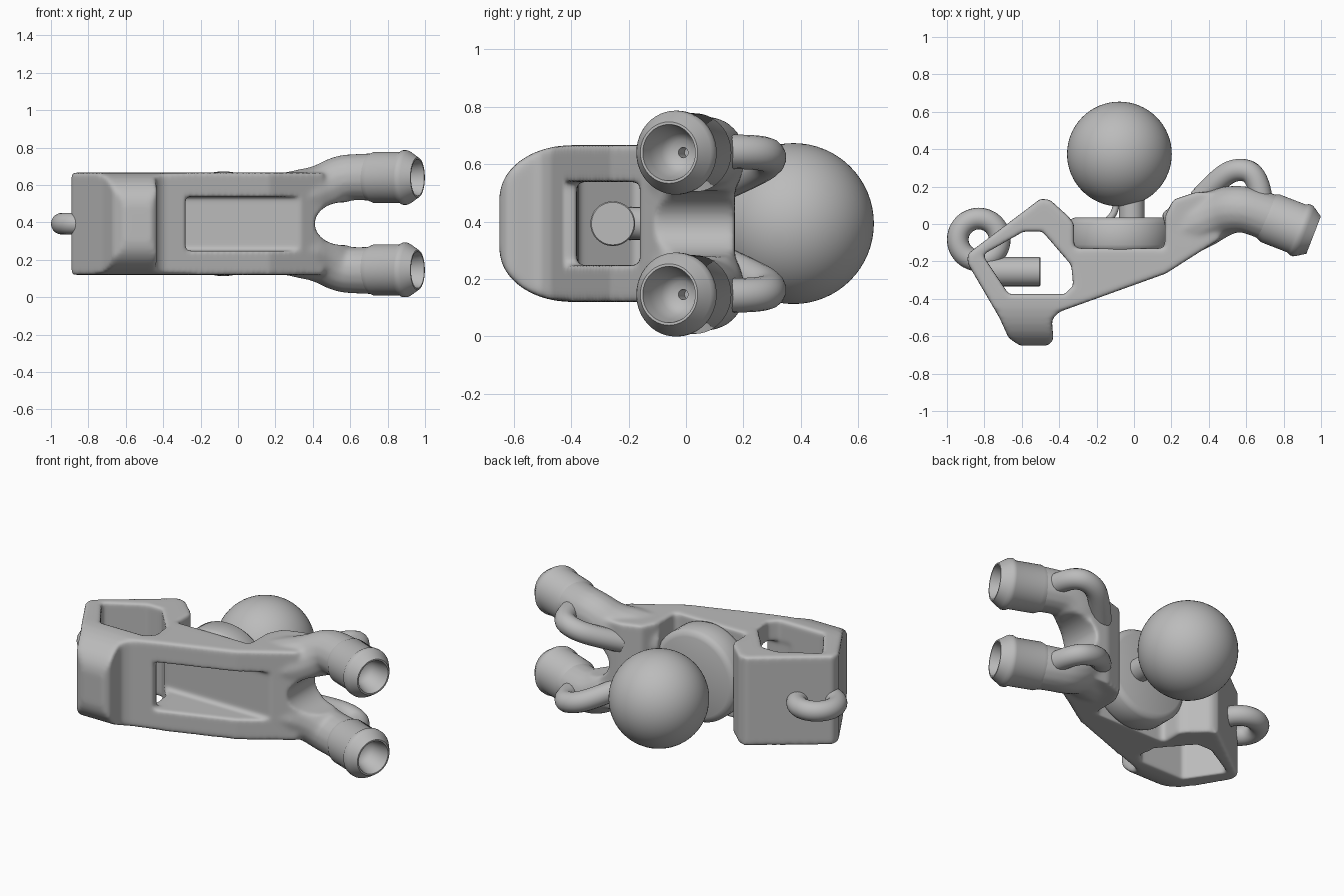
import bpy, bmesh, math
from mathutils import Matrix, Vector

if "Cube" in bpy.data.objects:
    bpy.data.objects.remove(bpy.data.objects["Cube"], do_unlink=True)

ZC = 0.393  # mid height, plane of symmetry

grey = bpy.data.materials.new("plain_grey")
grey.use_nodes = True
grey.diffuse_color = (0.5, 0.5, 0.5, 1)
grey.node_tree.nodes["Principled BSDF"].inputs["Base Color"].default_value = (0.5, 0.5, 0.5, 1)


def activate(ob):
    bpy.ops.object.select_all(action='DESELECT')
    ob.select_set(True)
    bpy.context.view_layer.objects.active = ob


def finish(ob, angle=35):
    ob.data.materials.clear()
    ob.data.materials.append(grey)
    activate(ob)
    bpy.ops.object.shade_smooth_by_angle(angle=math.radians(angle))
    return ob


def from_bmesh(name, bm):
    bmesh.ops.recalc_face_normals(bm, faces=bm.faces[:])
    me = bpy.data.meshes.new(name)
    bm.to_mesh(me)
    bm.free()
    ob = bpy.data.objects.new(name, me)
    bpy.context.collection.objects.link(ob)
    return ob


def prism(name, pts, lo, hi, place):
    """Extrude a flat outline; place(a, b, h) gives the point in space."""
    bm = bmesh.new()
    face = bm.faces.new([bm.verts.new(place(a, b, lo)) for a, b in pts])
    ext = bmesh.ops.extrude_face_region(bm, geom=[face])
    move = Vector(place(0, 0, hi)) - Vector(place(0, 0, lo))
    bmesh.ops.translate(bm, vec=move, verts=[v for v in ext["geom"] if isinstance(v, bmesh.types.BMVert)])
    return from_bmesh(name, bm)


def along_z(a, b, h):
    return (a, b, h)


def along_x(a, b, h):
    return (h, a, b)


def along_y(a, b, h):
    return (a, h, b)


def lathe(name, profile, origin, axis, steps=48):
    """Turn (radius, distance) points around an axis."""
    bm = bmesh.new()
    vs = [bm.verts.new((r, 0, t)) for r, t in profile]
    es = [bm.edges.new(p) for p in zip(vs, vs[1:])]
    bmesh.ops.spin(bm, geom=vs + es, cent=(0, 0, 0), axis=(0, 0, 1), angle=2 * math.pi, steps=steps)
    bmesh.ops.remove_doubles(bm, verts=bm.verts[:], dist=0.0005)
    turn = Vector(axis).to_track_quat('Z', 'Y').to_matrix().to_4x4()
    bm.transform(Matrix.Translation(origin) @ turn)
    return from_bmesh(name, bm)


def tube(name, pts, bevel=1.0):
    """Smooth tube through (x, y, z, radius) points."""
    cu = bpy.data.curves.new(name, 'CURVE')
    cu.dimensions = '3D'
    cu.bevel_depth = bevel
    cu.bevel_resolution = 6
    cu.use_fill_caps = True
    sp = cu.splines.new('NURBS')
    sp.points.add(len(pts) - 1)
    for p, (x, y, z, r) in zip(sp.points, pts):
        p.co = (x, y, z, 1)
        p.radius = r
    sp.order_u = 3
    sp.use_endpoint_u = True
    sp.resolution_u = 8
    ob = bpy.data.objects.new(name, cu)
    bpy.context.collection.objects.link(ob)
    activate(ob)
    bpy.ops.object.convert(target='MESH')
    return bpy.context.view_layer.objects.active


def apply_mod(ob, kind, **settings):
    activate(ob)
    mod = ob.modifiers.new(kind, kind)
    for key, val in settings.items():
        setattr(mod, key, val)
    bpy.ops.object.modifier_apply(modifier=mod.name)


def boolean(ob, cutter, operation):
    cutter.hide_render = True
    apply_mod(ob, 'BOOLEAN', object=cutter, operation=operation, solver='EXACT')
    bpy.data.objects.remove(cutter, do_unlink=True)


def box(a0, a1, b0, b1):
    return [(a0, b0), (a1, b0), (a1, b1), (a0, b1)]


# Frame plate: grip, cradle and root of the fork in one outline
outline = [(-0.89, -0.16), (-0.89, -0.21), (-0.72, -0.5), (-0.67, -0.61), (-0.61, -0.65),
           (-0.46, -0.65), (-0.43, -0.62), (-0.44, -0.51), (-0.4, -0.47), (0.17, -0.265),
           (0.46, -0.08), (0.46, 0.17), (0.33, 0.17), (0.21, 0.13), (0.165, 0.04), (0.165, -0.13),
           (-0.32, -0.13), (-0.32, 0.0), (-0.35, 0.04), (-0.45, 0.13), (-0.5, 0.135)]
frame = prism("frame", outline, ZC - 0.274, ZC + 0.274, along_z)

# Round the front of the grip in side profile
section = [(0.4, -0.273), (0.4, 0.273)]
for sign in (1, -1):
    arc = [(-0.4 - 0.25 * math.sin(i * math.pi / 16), sign * (0.09 + 0.183 * math.cos(i * math.pi / 16)))
           for i in range(9)]
    section += arc if sign == 1 else arc[::-1]
section = [(y, z + ZC) for y, z in section]
boolean(frame, prism("grip_round", section, -1.2, 1.2, along_x), 'INTERSECT')

# Fork arms, merged into the frame
arms = []
for s in (1, -1):
    path = [(0.2, -0.06, 0.13, 0.13), (0.33, 0.0, 0.14, 0.15), (0.45, 0.06, 0.18, 0.135),
            (0.55, 0.085, 0.245, 0.125), (0.65, 0.065, 0.25, 0.125), (0.76, 0.02, 0.25, 0.13)]
    arms.append(tube("arm", [(x, y, ZC + s * z, r) for x, y, z, r in path]))
activate(frame)
for a in arms:
    a.select_set(True)
bpy.ops.object.join()
apply_mod(frame, 'REMESH', mode='VOXEL', voxel_size=0.012)

# Openings: finger hole, front slot, inner passage and the crotch of the fork
hole = [(-0.81, -0.165), (-0.59, -0.04), (-0.49, -0.04), (-0.335, -0.22), (-0.325, -0.33),
        (-0.37, -0.375), (-0.67, -0.375)]
boolean(frame, prism("hole_cut", hole, -0.5, 1.5, along_z), 'DIFFERENCE')
for name, pts in (("slot_cut", box(-0.28, 0.345, -0.8, -0.16)),
                  ("passage_cut", box(-0.45, 0.1, -0.38, -0.16))):
    boolean(frame, prism(name, pts, ZC - 0.145, ZC + 0.145, along_z), 'DIFFERENCE')
crotch = [(0.56 + 0.15 * math.cos(i * math.pi / 16), ZC + 0.115 * math.sin(i * math.pi / 16)) for i in range(32)]
boolean(frame, prism("crotch_cut", crotch, -0.6, 0.6, along_y), 'DIFFERENCE')
apply_mod(frame, 'REMESH', mode='VOXEL', voxel_size=0.011)
apply_mod(frame, 'SMOOTH', factor=0.5, iterations=8)
finish(frame, 60)

# Nozzles and bent pipes on the fork
nozzle = [(0, -0.04), (0.12, -0.04), (0.137, 0.0), (0.137, 0.15), (0.146, 0.165), (0.146, 0.185),
          (0.138, 0.2), (0.107, 0.247), (0.098, 0.247), (0.088, 0.2), (0.07, 0.14), (0.045, 0.115),
          (0.018, 0.11), (0.018, 0.05), (0, 0.05)]
pipe = [(0.68, 0.14, 0.25), (0.66, 0.27, 0.25), (0.54, 0.3, 0.225), (0.43, 0.22, 0.18), (0.35, 0.13, 0.14)]
for s, side in ((1, "upper"), (-1, "lower")):
    finish(lathe(side + "_nozzle", nozzle, (0.73, 0.03, ZC + s * 0.247), (0.93, -0.36, 0)))
    finish(tube(side + "_pipe", [(x, y, ZC + s * z, 0.06) for x, y, z in pipe]))

# Round base with the ball on its neck
base = [(0, -0.15), (0.25, -0.15), (0.27, -0.135), (0.279, -0.11), (0.279, 0.005), (0.265, 0.025),
        (0.24, 0.035), (0, 0.035)]
finish(lathe("round_base", base, (-0.075, 0, ZC), (0, 1, 0), 64))
finish(lathe("neck", [(0, 0.02), (0.068, 0.02), (0.068, 0.16), (0, 0.16)], (-0.012, 0, ZC), (0, 1, 0)))
finish(tube("neck_pin", [(-0.14, 0.02, ZC, 0.018), (-0.09, 0.06, ZC, 0.018), (-0.095, 0.14, ZC, 0.018)]))
bpy.ops.mesh.primitive_uv_sphere_add(segments=64, ring_count=32, radius=0.28, location=(-0.078, 0.374, ZC))
ball = bpy.context.object
ball.name = "ball"
finish(ball)

# Stub inside the finger hole
finish(lathe("stub", [(0, 0), (0.078, 0), (0.078, 0.295), (0.074, 0.3), (0, 0.3)], (-0.8, -0.255, ZC), (1, 0, 0)))

# Hanging ring at the rear corner
bpy.ops.mesh.primitive_torus_add(major_segments=48, minor_segments=20, major_radius=0.112,
                                 minor_radius=0.058, location=(-0.83, -0.083, ZC))
ring = bpy.context.object
ring.name = "hanging_ring"
finish(ring)
